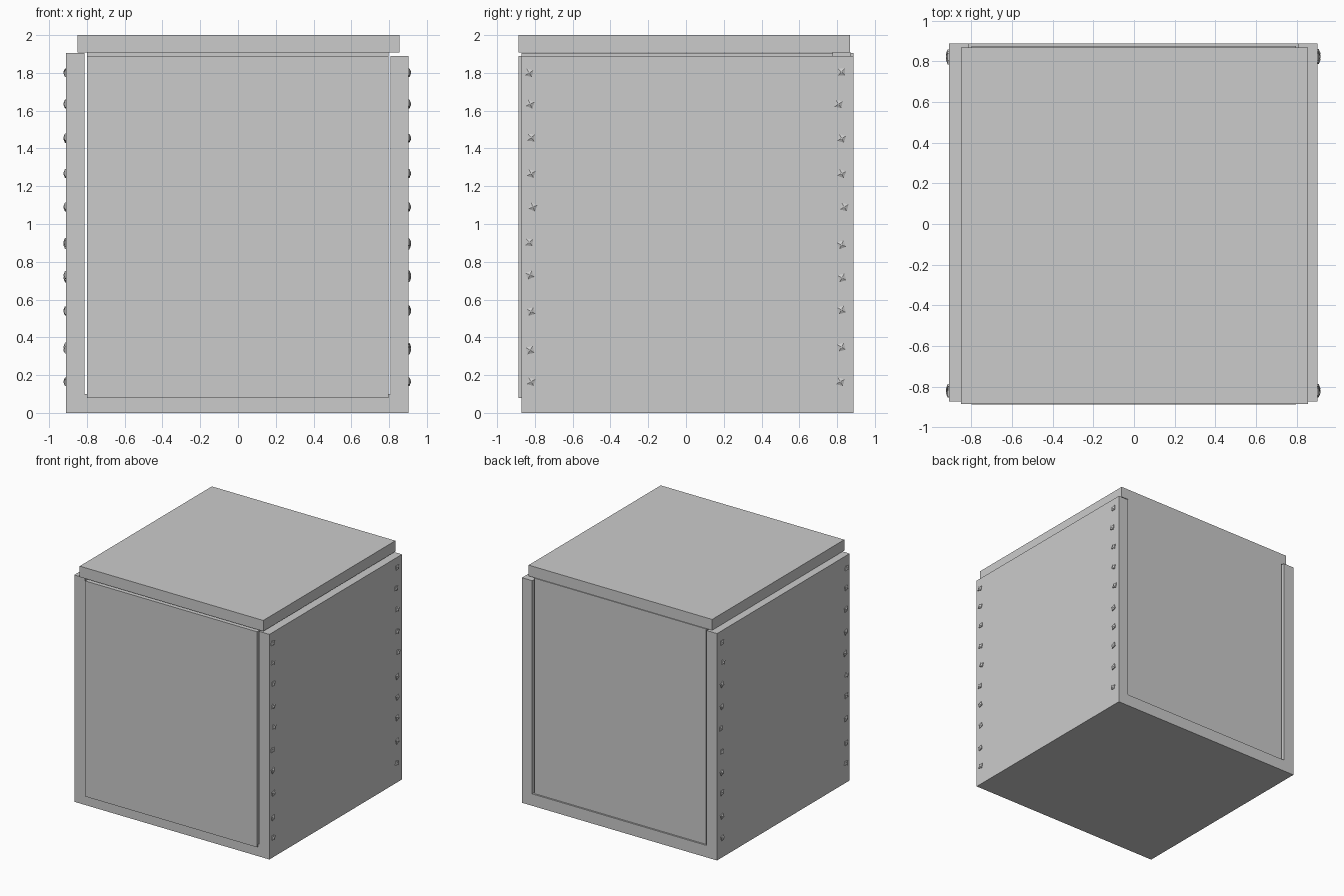
import bpy, bmesh, math, random
from mathutils import Matrix

if "Cube" in bpy.data.objects:
    bpy.data.objects.remove(bpy.data.objects["Cube"])

random.seed(4)


def finish(name, bm):
    bmesh.ops.recalc_face_normals(bm, faces=bm.faces[:])
    me = bpy.data.meshes.new(name)
    bm.to_mesh(me)
    bm.free()
    ob = bpy.data.objects.new(name, me)
    bpy.context.collection.objects.link(ob)
    return ob


def box(name, x0, x1, y0, y1, z0, z1):
    bm = bmesh.new()
    m = Matrix.Translation(((x0 + x1) / 2, (y0 + y1) / 2, (z0 + z1) / 2))
    bmesh.ops.create_cube(bm, size=1, matrix=m @ Matrix.Diagonal((x1 - x0, y1 - y0, z1 - z0, 1)))
    return finish(name, bm)


# U-shaped shell: floor and both sides from one extruded profile
profile = [(-.91, 0), (.902, 0), (.902, 1.89), (.807, 1.89), (.807, .1),
           (-.813, .1), (-.813, 1.905), (-.91, 1.905)]
bm = bmesh.new()
face = bm.faces.new([bm.verts.new((x, -.872, z)) for x, z in profile])
ext = bmesh.ops.extrude_face_region(bm, geom=[face])
bmesh.ops.translate(bm, vec=(0, 1.76, 0),
                    verts=[v for v in ext["geom"] if isinstance(v, bmesh.types.BMVert)])
finish("crate_sides_and_floor", bm)

# Loose front and back boards, and the lid
box("front_board", -.8, .797, -.887, -.79, .08, 1.89)
box("back_board", -.8, .797, .775, .874, .08, 1.909)
box("lid", -.85, .855, -.886, .867, 1.909, 2.0)

# Hand-hammered nails: short square heads with a pyramid top
front_row = [(-.83, 1.80), (-.825, 1.635), (-.82, 1.457), (-.82, 1.267), (-.81, 1.09),
             (-.83, .903), (-.826, .73), (-.82, .537), (-.825, .332), (-.82, .165)]
back_row = [(.823, 1.805), (.808, 1.635), (.824, 1.453), (.824, 1.267), (.838, 1.09),
            (.823, .89), (.826, .715), (.823, .545), (.823, .348), (.817, .165)]
for side, label, surface in ((1, "right", .902), (-1, "left", -.91)):
    bm = bmesh.new()
    for y, z in front_row + back_row:
        spin = math.radians(45 + random.uniform(-25, 25))
        place = (Matrix.Translation((surface, y, z))
                 @ Matrix.Rotation(side * math.pi / 2, 4, 'Y')
                 @ Matrix.Rotation(spin, 4, 'Z'))
        for low, high, r1, r2 in ((-.01, .006, .026, .026), (.006, .014, .026, .004)):
            bmesh.ops.create_cone(bm, cap_ends=True, segments=4, radius1=r1, radius2=r2,
                                  depth=high - low,
                                  matrix=place @ Matrix.Translation((0, 0, (low + high) / 2)))
    finish(label + "_nails", bm)
